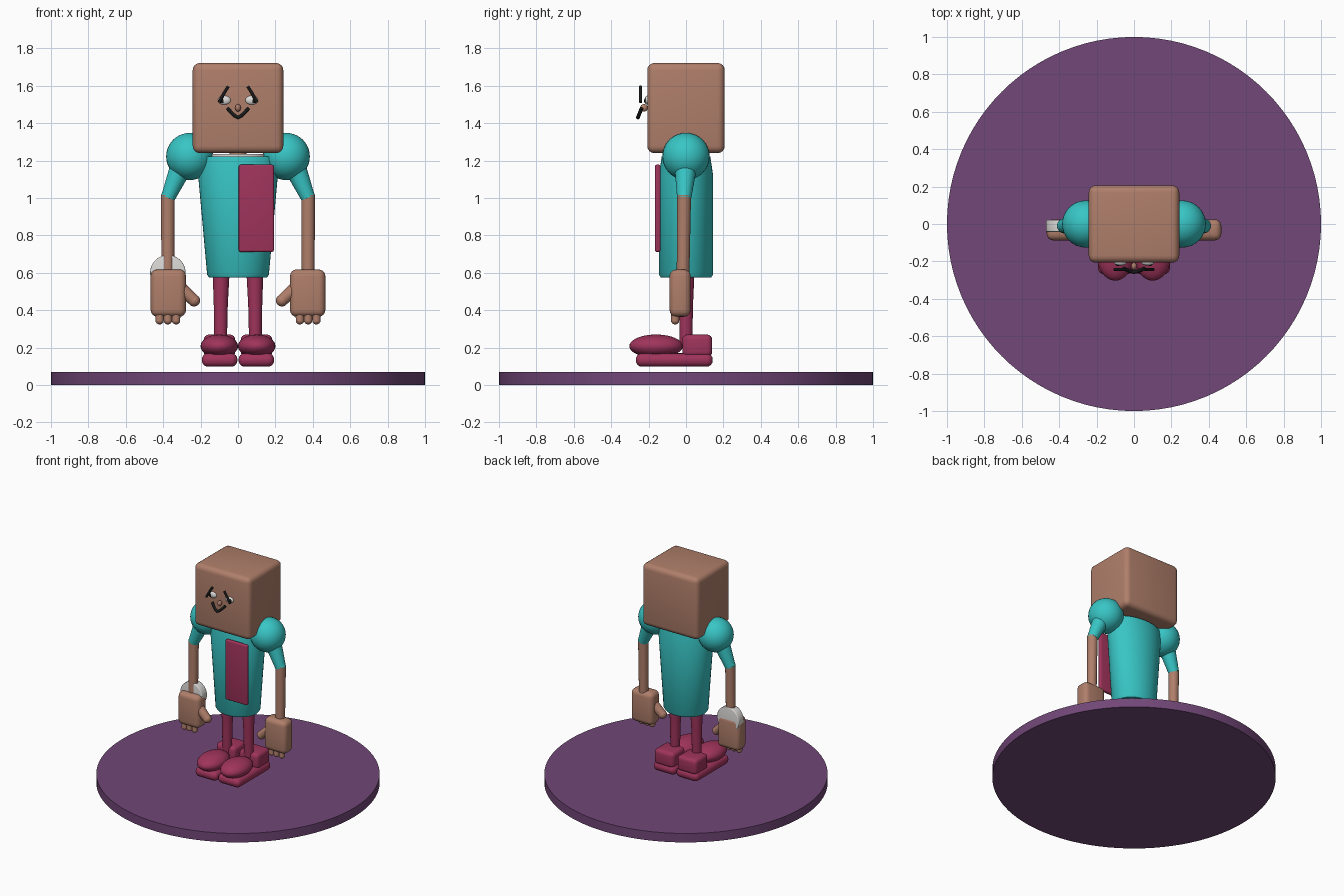
import bpy, bmesh, math
from mathutils import Vector

if "Cube" in bpy.data.objects:
    bpy.data.objects.remove(bpy.data.objects["Cube"])


def material(name, rgb):
    m = bpy.data.materials.new(name)
    m.diffuse_color = (*rgb, 1)
    m.use_nodes = True
    m.node_tree.nodes["Principled BSDF"].inputs["Base Color"].default_value = m.diffuse_color
    return m


SKIN = material("skin brown", (0.43, 0.21, 0.145))
TEAL = material("teal cloth", (0.04, 0.56, 0.56))
CRIMSON = material("crimson", (0.35, 0.034, 0.105))
PURPLE = material("base purple", (0.165, 0.063, 0.185))
WHITE = material("off white", (0.72, 0.71, 0.69))
BLACK = material("black", (0.01, 0.01, 0.01))


def finish(bm, name, mat, loc=(0, 0, 0), bevel=0, segs=4):
    bmesh.ops.recalc_face_normals(bm, faces=bm.faces)
    if bevel:
        sharp = [e for e in bm.edges if e.calc_face_angle(0) > 0.7]
        bmesh.ops.bevel(bm, geom=sharp, offset=bevel, segments=segs,
                        profile=0.5, affect='EDGES', clamp_overlap=True)
    me = bpy.data.meshes.new(name)
    bm.to_mesh(me)
    bm.free()
    ob = bpy.data.objects.new(name, me)
    bpy.context.collection.objects.link(ob)
    ob.location = loc
    me.materials.append(mat)
    bpy.ops.object.select_all(action='DESELECT')
    ob.select_set(True)
    bpy.context.view_layer.objects.active = ob
    bpy.ops.object.shade_smooth_by_angle(angle=math.radians(35))
    return ob


def box(name, mat, lo, hi, bevel=0):
    lo, hi = Vector(lo), Vector(hi)
    bm = bmesh.new()
    bmesh.ops.create_cube(bm, size=1)
    bmesh.ops.scale(bm, vec=hi - lo, verts=bm.verts)
    return finish(bm, name, mat, (lo + hi) / 2, bevel)


def ball(name, mat, loc, radii):
    bm = bmesh.new()
    bmesh.ops.create_uvsphere(bm, u_segments=32, v_segments=20, radius=1)
    bmesh.ops.scale(bm, vec=radii, verts=bm.verts)
    return finish(bm, name, mat, loc)


def limb(name, mat, a, b, r1, r2, bevel=0, verts=24):
    """Tapered cylinder from a to b."""
    a, b = Vector(a), Vector(b)
    bm = bmesh.new()
    bmesh.ops.create_cone(bm, cap_ends=True, segments=verts, radius1=r1,
                          radius2=r2, depth=(b - a).length)
    ob = finish(bm, name, mat, (a + b) / 2, bevel)
    ob.rotation_euler = (b - a).to_track_quat('Z', 'Y').to_euler()
    return ob


def stroke(name, mat, pts, r):
    """Round tube through a few points."""
    cu = bpy.data.curves.new(name, 'CURVE')
    cu.dimensions = '3D'
    cu.bevel_depth = r
    cu.bevel_resolution = 3
    cu.use_fill_caps = True
    sp = cu.splines.new('POLY')
    sp.points.add(len(pts) - 1)
    for p, co in zip(sp.points, pts):
        p.co = (*co, 1)
    cu.materials.append(mat)
    ob = bpy.data.objects.new(name, cu)
    bpy.context.collection.objects.link(ob)
    return ob


def oval_loft(name, mat, rings, bevel=0):
    """Stack of oval rings given as (z, x radius, y radius)."""
    n = 48
    bm = bmesh.new()
    loops = []
    for z, rx, ry in rings:
        loops.append([bm.verts.new((rx * math.cos(2 * math.pi * i / n),
                                    ry * math.sin(2 * math.pi * i / n), z))
                      for i in range(n)])
    for p, q in zip(loops, loops[1:]):
        for i in range(n):
            j = (i + 1) % n
            bm.faces.new((p[i], p[j], q[j], q[i]))
    bm.faces.new(loops[0])
    bm.faces.new(loops[-1])
    return finish(bm, name, mat, bevel=bevel)


# round display base
limb("base_disc", PURPLE, (0, 0, 0), (0, 0, 0.07), 1, 1, verts=96)

# body, collar, neck, head
oval_loft("torso", TEAL, [(0.575, 0.155, 0.135), (0.59, 0.165, 0.145),
                          (1.12, 0.213, 0.145), (1.222, 0.215, 0.13)])
oval_loft("collar", WHITE, [(1.21, 0.15, 0.10), (1.235, 0.15, 0.10)])
limb("neck", SKIN, (0, 0, 1.15), (0, 0, 1.26), 0.045, 0.045)
box("head", SKIN, (-0.242, -0.207, 1.24), (0.242, 0.207, 1.722), 0.038)
box("chest_panel", CRIMSON, (0.004, -0.166, 0.712), (0.192, -0.136, 1.178), 0.01)

for s, side in ((-1, "right"), (1, "left")):
    # arms
    ball(side + "_shoulder", TEAL, (s * 0.258, 0, 1.222), (0.126,) * 3)
    limb(side + "_upper_arm", TEAL, (s * 0.29, 0, 1.2), (s * 0.375, -0.01, 1.0),
         0.064, 0.038)
    ball(side + "_elbow", TEAL, (s * 0.375, -0.01, 1.008), (0.037,) * 3)
    limb(side + "_forearm", SKIN, (s * 0.375, -0.01, 1.015), (s * 0.375, -0.016, 0.58),
         0.037, 0.034)
    # hands
    x0, x1 = sorted((s * 0.278, s * 0.467))
    box(side + "_palm", SKIN, (x0, -0.088, 0.365), (x1, 0.025, 0.618), 0.036)
    for k in (-1, 0, 1):
        x = s * 0.375 + k * 0.044
        limb(f"{side}_finger_{k + 2}", SKIN, (x, -0.055, 0.40), (x, -0.058, 0.345), 0.023, 0.022)
        ball(f"{side}_fingertip_{k + 2}", SKIN, (x, -0.058, 0.345), (0.022, 0.022, 0.021))
    limb(side + "_thumb", SKIN, (s * 0.30, -0.04, 0.51), (s * 0.235, -0.045, 0.452), 0.036, 0.031)
    ball(side + "_thumb_tip", SKIN, (s * 0.235, -0.045, 0.452), (0.032,) * 3)
    # legs
    limb(side + "_thigh", CRIMSON, (s * 0.09, 0, 0.62), (s * 0.092, 0, 0.44), 0.046, 0.038)
    limb(side + "_shin", CRIMSON, (s * 0.092, 0, 0.45), (s * 0.093, 0, 0.2), 0.038, 0.033)
    # shoes
    x0, x1 = sorted((s * 0.003, s * 0.193))
    box(side + "_sole", CRIMSON, (x0, -0.268, 0.098), (x1, 0.143, 0.17), 0.033)
    ball(side + "_toe", CRIMSON, (s * 0.1, -0.16, 0.208), (0.1, 0.143, 0.062))
    x0, x1 = sorted((s * 0.015, s * 0.183))
    box(side + "_heel", CRIMSON, (x0, -0.02, 0.15), (x1, 0.14, 0.27), 0.028)
    # eyes and brows
    ball(side + "_eye", WHITE, (s * 0.073, -0.207, 1.523), (0.034, 0.015, 0.024))
    ball(side + "_pupil", BLACK, (s * 0.086, -0.217, 1.521), (0.012, 0.007, 0.014))
    stroke(side + "_brow", BLACK, [(s * 0.052, -0.243, 1.597), (s * 0.075, -0.243, 1.56),
                                   (s * 0.102, -0.243, 1.512)], 0.009)

# white round wrist piece
limb("wrist_disc", WHITE, (-0.375, -0.042, 0.6), (-0.375, 0.022, 0.6), 0.095, 0.095, 0.006, 40)

# nose and smile
ball("nose", SKIN, (0, -0.225, 1.482), (0.015, 0.02, 0.02))
smile = []
for i in range(9):
    t = i / 4 - 1
    smile.append((0.056 * t, -0.257 + 0.02 * abs(t) ** 1.5, 1.43 + 0.05 * abs(t) ** 1.4))
stroke("mouth", BLACK, smile, 0.01)
